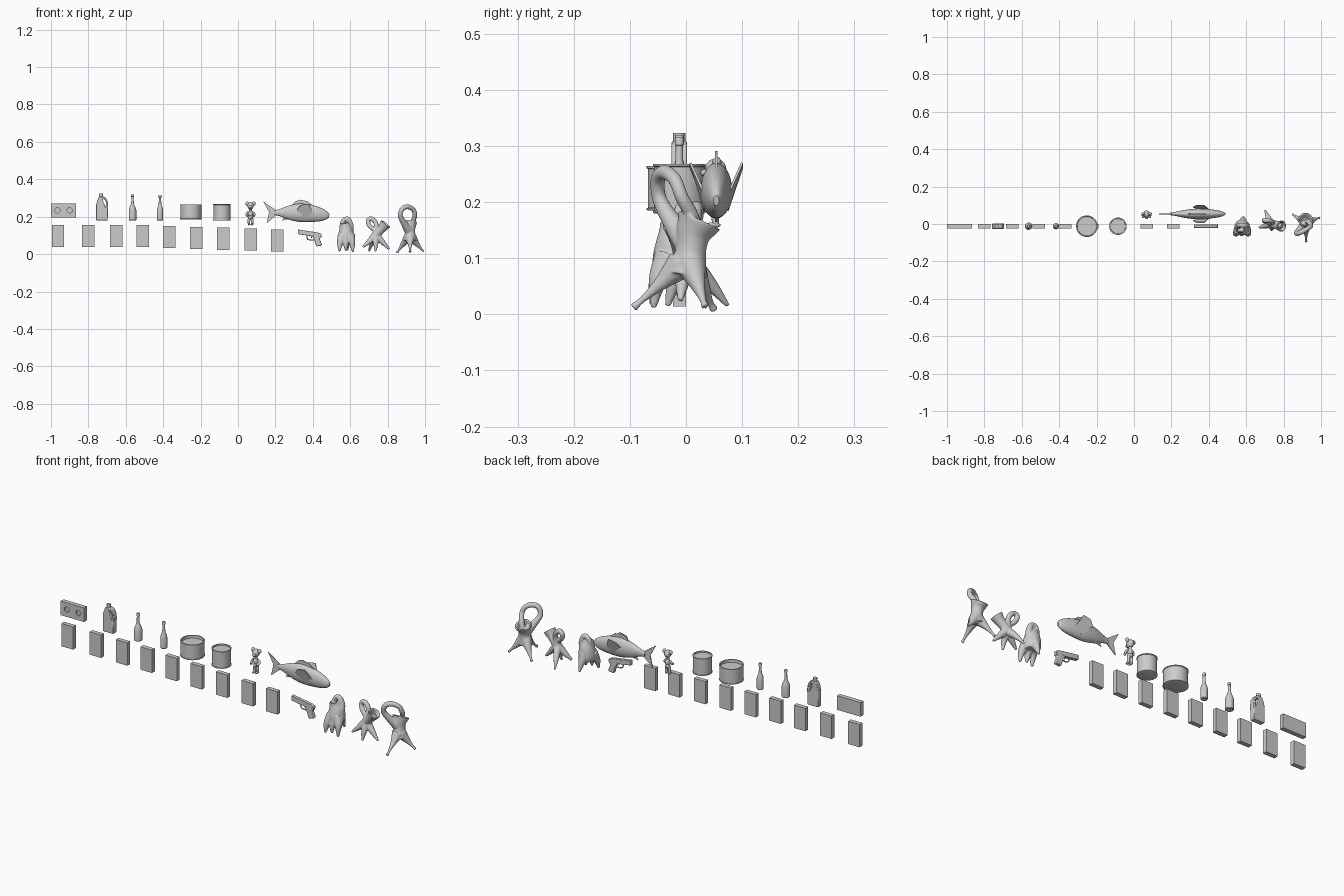
import bpy, bmesh, math
from mathutils import Vector, Matrix

YC = -0.012  # common depth of the flat items


def add(name, bm, smooth=True, angle=35):
    bmesh.ops.recalc_face_normals(bm, faces=bm.faces)
    me = bpy.data.meshes.new(name)
    bm.to_mesh(me)
    bm.free()
    ob = bpy.data.objects.new(name, me)
    bpy.context.collection.objects.link(ob)
    bpy.ops.object.select_all(action='DESELECT')
    ob.select_set(True)
    bpy.context.view_layer.objects.active = ob
    if smooth:
        bpy.ops.object.shade_smooth_by_angle(angle=math.radians(angle))
    return ob


def box(name, x0, x1, y0, y1, z0, z1):
    bm = bmesh.new()
    m = Matrix.Translation(((x0+x1)/2, (y0+y1)/2, (z0+z1)/2)) @ Matrix.Diagonal((x1-x0, y1-y0, z1-z0, 1))
    bmesh.ops.create_cube(bm, size=1, matrix=m)
    return add(name, bm, False)


def lathe(name, x, y, profile, n=32):
    bm = bmesh.new()
    rings = [[bm.verts.new((x + r*math.cos(2*math.pi*i/n), y + r*math.sin(2*math.pi*i/n), z))
              for i in range(n)] for r, z in profile]
    for a, b in zip(rings, rings[1:]):
        for i in range(n):
            bm.faces.new((a[i], a[(i+1) % n], b[(i+1) % n], b[i]))
    bm.faces.new(rings[0])
    bm.faces.new(rings[-1])
    return add(name, bm)


def prism(name, pts, thick, y=YC, bevel=0.003):
    bm = bmesh.new()
    f = bm.faces.new([bm.verts.new((px, y - thick/2, pz)) for px, pz in pts])
    g = bmesh.ops.extrude_face_region(bm, geom=[f])['geom']
    bmesh.ops.translate(bm, vec=(0, thick, 0), verts=[v for v in g if isinstance(v, bmesh.types.BMVert)])
    ob = add(name, bm)
    if bevel:
        b = ob.modifiers.new('bevel', 'BEVEL')
        b.width, b.segments = bevel, 2
    return ob


def cut(ob, cutter):
    m = ob.modifiers.new('cut', 'BOOLEAN')
    m.operation, m.object, m.solver = 'DIFFERENCE', cutter, 'EXACT'
    bpy.context.view_layer.objects.active = ob
    bpy.ops.object.modifier_move_to_index(modifier='cut', index=0)
    bpy.ops.object.modifier_apply(modifier='cut')
    bpy.data.objects.remove(cutter)


def tube(bm, pts, asp=1, n=20, sub=6, cup=0):
    """Smooth tapered tube through (x, y, z, radius); cup hollows the last end."""
    P = [Vector(p) for p in pts]
    P = [2*P[0] - P[1]] + P + [2*P[-1] - P[-2]]
    s = []
    for a, b, c, d in zip(P, P[1:], P[2:], P[3:]):
        for k in range(sub):
            t = k/sub
            s.append(0.5*(2*b + (c-a)*t + (2*a-5*b+4*c-d)*t*t + (3*b-a-3*c+d)*t**3))
    s.append(P[-2])
    frames, nrm = [], None
    for i, q in enumerate(s):
        t = (s[min(i+1, len(s)-1)].xyz - s[max(i-1, 0)].xyz).normalized()
        if nrm is None:
            nrm = Vector((0, 0, 1)) if abs(t.z) < 0.9 else Vector((1, 0, 0))
        nrm = (nrm - t*nrm.dot(t)).normalized()
        frames.append((q.xyz, nrm.copy(), t.cross(nrm), q.w))
    if cup:
        frames += [(c, a, b, max(r - 0.008, 0.004)) for c, a, b, r in frames[:-cup-1:-1]]
    rings = [[bm.verts.new(c + a*r*math.cos(2*math.pi*i/n) + b*r*asp*math.sin(2*math.pi*i/n))
              for i in range(n)] for c, a, b, r in frames]
    for a, b in zip(rings, rings[1:]):
        for i in range(n):
            bm.faces.new((a[i], a[(i+1) % n], b[(i+1) % n], b[i]))
    bm.faces.new(rings[0][::-1])
    bm.faces.new(rings[-1])


def plate(name, pts, thick=0.004):
    bm = bmesh.new()
    bm.faces.new([bm.verts.new(p) for p in pts])
    ob = add(name, bm, False)
    m = ob.modifiers.new('thickness', 'SOLIDIFY')
    m.thickness, m.offset = thick, 0


def creature(name, body, loop, legs, cup):
    bm = bmesh.new()
    tube(bm, body, cup=cup, n=28)
    tube(bm, loop)
    for leg in legs:
        tube(bm, leg)
    ob = add(name, bm)
    m = ob.modifiers.new('blend', 'REMESH')
    m.mode, m.voxel_size, m.use_smooth_shade = 'VOXEL', 0.0025, True
    m = ob.modifiers.new('soften', 'SMOOTH')
    m.factor, m.iterations = 0.5, 6


# Row of nine slim boxes
for i, x in enumerate((-0.995, -0.834, -0.684, -0.543, -0.40, -0.257, -0.111, 0.036, 0.176)):
    z = 0.037 - 0.023*max(0, i-3)/5
    box(f'slim_box_{i+1}', x, x + 0.066, -0.023, 0, z, z + 0.118)

# Cassette with two reel recesses
cas = box('cassette', -1, -0.866, -0.023, 0, 0.197, 0.27)
for x in (-0.966, -0.9):
    bm = bmesh.new()
    bmesh.ops.create_cone(bm, cap_ends=True, segments=24, radius1=0.014, radius2=0.014, depth=0.028,
                          matrix=Matrix.Translation((x, -0.027, 0.234)) @ Matrix.Rotation(math.pi/2, 4, 'X'))
    cut(cas, add('reel_cutter', bm))

# Jug with handle hole and cap
jug = prism('jug', [(-0.758, 0.18), (-0.697, 0.18), (-0.694, 0.26), (-0.698, 0.285), (-0.708, 0.303),
                    (-0.722, 0.309), (-0.744, 0.306), (-0.753, 0.285), (-0.758, 0.265)], 0.027, bevel=0.004)
cut(jug, prism('handle_cutter', [(-0.707, 0.252), (-0.705, 0.278), (-0.715, 0.294), (-0.724, 0.294),
                                 (-0.718, 0.272)], 0.1, bevel=0))
lathe('jug_cap', -0.732, YC, [(0.0095, 0.30), (0.0095, 0.308), (0.011, 0.309), (0.011, 0.323)], 20)

# Bottles
for i, (x, r, top) in enumerate(((-0.564, 0.02, 0.32), (-0.417, 0.0165, 0.315))):
    lathe(f'bottle_{i+1}', x, YC, [(r*0.85, 0.18), (r, 0.183), (r, 0.235), (r*0.85, 0.247), (r*0.5, 0.262),
                                   (0.0068, 0.275), (0.0062, top-0.014), (0.008, top-0.013),
                                   (0.008, top-0.002), (0.007, top)], 24)

# Tins with raised rims
for name, x, r, z0, z1, d in (('wide_tin', -0.252, 0.056, 0.185, 0.264, 0.014),
                              ('tall_tin', -0.086, 0.045, 0.18, 0.268, 0.006)):
    lathe(name, x, YC, [(r, z0), (r+0.002, z0+0.001), (r+0.002, z0+0.004), (r, z0+0.005), (r, z1-0.005),
                        (r+0.002, z1-0.004), (r+0.002, z1), (r-0.004, z1), (r-0.005, z1-d), (0.004, z1-d)], 40)

# Small figurine: head, ears, torso, arms, legs
bm = bmesh.new()


def ball(x, y, z, rx, ry, rz):
    bmesh.ops.create_uvsphere(bm, u_segments=16, v_segments=10, radius=1,
                              matrix=Matrix.Translation((0.067+x, 0.053+y, z)) @ Matrix.Diagonal((rx, ry, rz, 1)))


ball(0, 0, 0.258, 0.017, 0.019, 0.02)
ball(0, -0.018, 0.252, 0.009, 0.009, 0.007)
ball(0, 0, 0.215, 0.014, 0.014, 0.018)
ball(0, 0, 0.196, 0.013, 0.014, 0.011)
tube(bm, [(0.067, 0.053, 0.22, 0.007), (0.067, 0.053, 0.25, 0.007)])
for s in (-1, 1):
    ball(s*0.018, 0.002, 0.27, 0.01, 0.008, 0.011)
    ball(s*0.008, -0.005, 0.159, 0.007, 0.014, 0.005)
    X = lambda d: 0.067 + s*d
    tube(bm, [(X(.01), .053, .226, .006), (X(.021), .05, .213, .006), (X(.016), .035, .203, .006)])
    tube(bm, [(X(.006), .053, .194, .008), (X(.009), .052, .177, .007), (X(.008), .053, .158, .006)])
add('figurine', bm)

# Fish body and fins
FY = 0.054
bm = bmesh.new()
tube(bm, [(.195, FY, .221, .012), (.225, FY, .222, .02), (.27, FY, .222, .037), (.33, FY, .221, .049),
          (.39, FY, .217, .046), (.44, FY, .211, .036), (.472, FY, .206, .023), (.487, FY, .203, .009)],
     asp=0.57, n=28)
add('fish_body', bm)
plate('fish_tail', [(.21, FY, .23), (.134, FY, .283), (.166, FY, .224), (.153, FY, .165), (.21, FY, .212)])
plate('fish_dorsal_fin', [(.275, FY, .25), (.305, FY, .281), (.33, FY, .291), (.37, FY, .283), (.415, FY, .25), (.34, FY, .24)])
plate('fish_lower_fin', [(.25, FY, .20), (.235, FY, .18), (.275, FY, .188), (.285, FY, .19)])
for s, n in ((-1, 'front'), (1, 'back')):
    plate(f'fish_side_fin_{n}', [(.405, FY+s*.02, .212), (.37, FY+s*.02, .185), (.315, FY+s*.036, .238),
                                 (.335, FY+s*.046, .262), (.375, FY+s*.046, .27)])

# Toy pistol: slide, grip and trigger guard
prism('pistol_slide', [(.32, .132), (.43, .115), (.447, .107), (.445, .088), (.43, .09), (.32, .107)], 0.018, bevel=0.002)
prism('pistol_grip', [(.395, .1), (.445, .095), (.437, .08), (.449, .05), (.446, .045), (.418, .041), (.41, .07)],
      0.02, bevel=0.003)
bm = bmesh.new()
tube(bm, [(.369, YC, .104, .003), (.37, YC, .084, .003), (.384, YC, .076, .003), (.413, YC, .076, .003)], n=8)
tube(bm, [(.39, YC, .102, .003), (.394, YC, .085, .002)], n=8)
add('trigger_guard', bm)

# Blended looped forms on tapering legs
creature('looped_form_small',
         [(.578, -.018, .065, .037), (.578, -.018, .09, .042), (.577, -.017, .125, .038), (.571, -.02, .155, .028),
          (.568, -.024, .17, .024)],
         [(.60, -.015, .12, .018), (.602, -.008, .155, .015), (.59, -.008, .185, .013), (.57, -.006, .186, .012),
          (.558, -.008, .165, .012), (.56, -.015, .13, .014)],
         [[(.56, -.03, .10, .028), (.546, -.05, .06, .017), (.542, -.06, .015, .005)],
          [(.598, -.03, .10, .028), (.61, -.05, .06, .017), (.614, -.058, .012, .005)],
          [(.578, -.035, .09, .026), (.576, -.05, .055, .015), (.577, -.055, .02, .005)],
          [(.58, .0, .10, .028), (.583, .022, .06, .016), (.585, .038, .02, .005)]], 18)
creature('looped_form_medium',
         [(.735, .0, .095, .022), (.752, -.003, .118, .022), (.772, -.008, .14, .024), (.79, -.012, .163, .031)],
         [(.735, 0, .105, .021), (.74, .008, .14, .013), (.735, .015, .17, .012), (.712, .018, .19, .012),
          (.695, .02, .178, .012), (.705, .012, .15, .012), (.745, .0, .125, .012), (.79, -.012, .15, .012)],
         [[(.735, 0, .10, .022), (.70, -.01, .066, .014), (.667, -.02, .037, .005)],
          [(.735, 0, .10, .021), (.737, -.02, .06, .014), (.735, -.033, .015, .005)],
          [(.738, 0, .10, .022), (.775, -.006, .062, .014), (.81, -.01, .025, .005)],
          [(.735, 0, .10, .021), (.715, .04, .058, .013), (.70, .075, .015, .004)]], 8)
creature('looped_form_large',
         [(.92, .002, .07, .036), (.92, .006, .095, .03), (.92, .01, .122, .027), (.918, .014, .145, .032),
          (.917, .024, .168, .041)],
         [(.91, .0, .13, .024), (.888, -.025, .165, .017), (.868, -.047, .205, .013), (.878, -.05, .24, .013),
          (.905, -.038, .253, .013), (.935, -.02, .24, .012), (.946, -.008, .21, .012), (.935, .01, .175, .013),
          (.925, .015, .14, .014)],
         [[(.912, .008, .09, .028), (.88, .03, .05, .013), (.86, .043, .022, .006), (.85, .05, .008, .008)],
          [(.928, .008, .09, .028), (.96, .022, .05, .013), (.982, .03, .026, .006), (.993, .034, .014, .007)],
          [(.92, -.008, .09, .028), (.92, -.045, .055, .013), (.92, -.078, .026, .006), (.92, -.094, .012, .008)]], 10)
